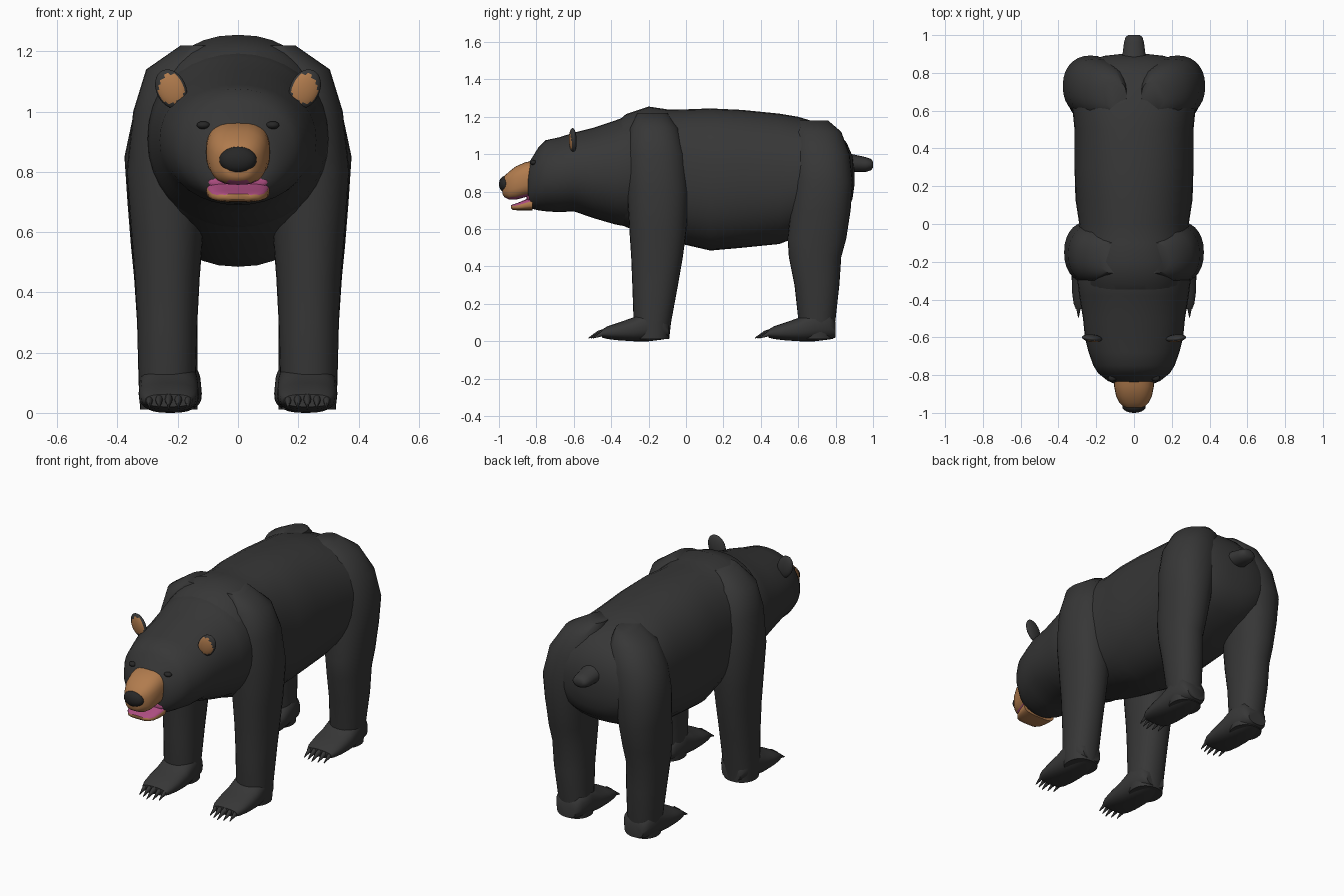
import bpy, bmesh, math
from mathutils import Vector, Matrix

if "Cube" in bpy.data.objects:
    bpy.data.objects.remove(bpy.data.objects["Cube"])


def material(name, rgb):
    m = bpy.data.materials.new(name)
    m.diffuse_color = (*rgb, 1)
    m.use_nodes = True
    m.node_tree.nodes["Principled BSDF"].inputs["Base Color"].default_value = m.diffuse_color
    return m


FUR = material("black fur", (0.038, 0.038, 0.038))
TAN = material("tan muzzle", (0.44, 0.20, 0.075))
PINK = material("pink mouth", (0.42, 0.075, 0.22))
NOSE = material("dark nose", (0.02, 0.02, 0.02))


def finish(bm, name, mats, mirror=False, rule=None, angle=50):
    bmesh.ops.recalc_face_normals(bm, faces=bm.faces)
    bm.normal_update()
    if rule:
        for f in bm.faces:
            f.material_index = rule(f)
    me = bpy.data.meshes.new(name)
    bm.to_mesh(me)
    bm.free()
    ob = bpy.data.objects.new(name, me)
    bpy.context.collection.objects.link(ob)
    for m in mats:
        me.materials.append(m)
    if mirror:
        ob.modifiers.new("Mirror", 'MIRROR').use_axis = (True, False, False)
    bpy.ops.object.select_all(action='DESELECT')
    ob.select_set(True)
    bpy.context.view_layer.objects.active = ob
    bpy.ops.object.shade_smooth_by_angle(angle=math.radians(angle))
    return ob


def add_loft(bm, rings, axis, p=2.0, n=28):
    """rings: (centre, radius_x, other radius); cross-sections are superellipses"""
    loops = []
    for c, ru, rv in rings:
        loop = []
        for i in range(n):
            a = 2 * math.pi * i / n
            u = math.copysign(abs(math.cos(a)) ** (2 / p), math.cos(a)) * ru
            v = math.copysign(abs(math.sin(a)) ** (2 / p), math.sin(a)) * rv
            off = Vector((u, 0, v)) if axis == 'y' else Vector((u, v, 0))
            loop.append(bm.verts.new(Vector(c) + off))
        loops.append(loop)
    for a, b in zip(loops, loops[1:]):
        for i in range(n):
            bm.faces.new((a[i], a[(i + 1) % n], b[(i + 1) % n], b[i]))
    bm.faces.new(loops[0])
    bm.faces.new(loops[-1])


def along_y(sections, x=0):
    """sections: (y, bottom z, top z, half width)"""
    return [((x, y, (lo + hi) / 2), w, (hi - lo) / 2) for y, lo, hi, w in sections]


def ball(name, loc, size, mats, mirror=False, rot=None, rule=None):
    bm = bmesh.new()
    mat = Matrix.Translation(loc) @ (rot or Matrix()) @ Matrix.Diagonal((*size, 1))
    bmesh.ops.create_uvsphere(bm, u_segments=24, v_segments=14, radius=1, matrix=mat)
    return finish(bm, name, mats, mirror, rule)


# Torso from chest to rump
bm = bmesh.new()
add_loft(bm, along_y([
    (-0.42, 0.66, 1.13, 0.23), (-0.32, 0.61, 1.215, 0.28), (-0.20, 0.57, 1.255, 0.30),
    (-0.10, 0.54, 1.24, 0.30), (0.0, 0.515, 1.24, 0.29), (0.13, 0.485, 1.245, 0.31),
    (0.30, 0.50, 1.237, 0.315), (0.50, 0.52, 1.217, 0.315), (0.60, 0.56, 1.20, 0.325),
    (0.70, 0.60, 1.17, 0.33), (0.80, 0.65, 1.13, 0.305), (0.86, 0.70, 1.06, 0.24),
    (0.89, 0.76, 0.99, 0.16), (0.90, 0.83, 0.92, 0.07)]), 'y', 2.25, 36)
finish(bm, "torso", [FUR])

# Head and neck
bm = bmesh.new()
add_loft(bm, along_y([
    (-0.845, 0.74, 0.95, 0.105), (-0.83, 0.71, 0.97, 0.14), (-0.79, 0.70, 1.035, 0.19),
    (-0.75, 0.695, 1.075, 0.215), (-0.68, 0.69, 1.09, 0.24), (-0.60, 0.695, 1.115, 0.26),
    (-0.50, 0.66, 1.14, 0.27), (-0.38, 0.625, 1.18, 0.29), (-0.30, 0.61, 1.21, 0.30),
    (-0.15, 0.63, 1.20, 0.27)]), 'y', 2.1, 36)
finish(bm, "head_and_neck", [FUR])

# Muzzle: tan, pink on the roof of the mouth
bm = bmesh.new()
add_loft(bm, along_y([
    (-0.82, 0.775, 0.965, 0.107), (-0.86, 0.77, 0.957, 0.105), (-0.91, 0.757, 0.935, 0.095),
    (-0.945, 0.757, 0.908, 0.078), (-0.97, 0.77, 0.885, 0.055), (-0.98, 0.785, 0.865, 0.04)]), 'y', 2.7)
finish(bm, "muzzle", [TAN, PINK], rule=lambda f: int(f.normal.z < -0.8))

# Lower jaw: pink on top and at the back of the mouth
bm = bmesh.new()
add_loft(bm, along_y([
    (-0.82, 0.70, 0.775, 0.105), (-0.86, 0.70, 0.757, 0.10), (-0.90, 0.70, 0.74, 0.088),
    (-0.925, 0.702, 0.732, 0.068), (-0.935, 0.71, 0.727, 0.045)]), 'y', 3.0)
finish(bm, "lower_jaw", [TAN, PINK], rule=lambda f: int(f.normal.z > 0.5))
ball("mouth_lining", (0, -0.84, 0.765), (0.098, 0.012, 0.028), [PINK])

# Nose and eyes
ball("nose", (0, -0.967, 0.84), (0.062, 0.033, 0.044), [NOSE])
ball("eye", (0.115, -0.815, 0.955), (0.022, 0.018, 0.013), [NOSE], True)

# Ears with a tan inner face
tilt = Matrix.Rotation(math.radians(25), 4, 'Y') @ Matrix.Rotation(math.radians(8), 4, 'Z')
centre = Vector((0.222, -0.605, 1.075))


def ear_rule(f):
    d = f.calc_center_median() - centre
    return int(f.normal.y < -0.3 and math.hypot(d.x / 0.042, d.z / 0.05) < 1)


ball("ear", centre, (0.05, 0.02, 0.068), [FUR, TAN], True, tilt, ear_rule)

# Legs: (x, y, z, half width, half depth) from sole to shoulder or hip
legs = {
    "front": [(.235, -.18, .012, .09, .09), (.235, -.18, .1, .095, .10), (.235, -.165, .3, .10, .122),
              (.235, -.155, .45, .108, .138), (.235, -.15, .6, .12, .153), (.235, -.15, .8, .135, .165),
              (.21, -.16, 1.0, .138, .16), (.185, -.17, 1.14, .12, .13), (.12, -.18, 1.22, .07, .08)],
    "hind": [(.22, .70, .012, .085, .085), (.225, .70, .12, .09, .10), (.235, .70, .3, .10, .12),
             (.24, .69, .45, .105, .14), (.24, .70, .55, .115, .157), (.237, .72, .7, .13, .16),
             (.23, .73, .85, .147, .162), (.20, .72, 1.0, .145, .155), (.15, .70, 1.12, .12, .13),
             (.10, .68, 1.18, .06, .08)],
}
for name, shift, fx in (("front", 0, 0.23), ("hind", 0.89, 0.22)):
    bm = bmesh.new()
    add_loft(bm, [((x, y, z), a, b) for x, y, z, a, b in legs[name]], 'z', 2.2)
    finish(bm, name + "_legs", [FUR], True)

    # Paws
    bm = bmesh.new()
    add_loft(bm, along_y([(y + shift, lo, hi, w) for y, lo, hi, w in (
        (-.09, .02, .10, .06), (-.12, .01, .16, .085), (-.20, .0, .18, .097), (-.28, .0, .128, .10),
        (-.36, .005, .10, .098), (-.42, .012, .08, .09), (-.45, .02, .062, .078))], fx), 'y', 2.5)
    finish(bm, name + "_paws", [FUR], True)

    # Claws
    bm = bmesh.new()
    for i in range(-2, 3):
        x = fx + i * 0.032
        back = 0.012 * abs(i) + shift
        add_loft(bm, [((x, -.42 + back, .05), .016, .022), ((x, -.47 + back, .042), .012, .015),
                      ((x, -.52 + back, .018), .002, .003)], 'y', 2, 8)
    finish(bm, name + "_claws", [FUR], True)

# Tail
bm = bmesh.new()
add_loft(bm, along_y([(0.82, 0.91, 1.03, 0.075), (0.89, 0.905, 1.0, 0.062), (0.96, 0.905, 0.985, 0.053),
                      (0.99, 0.915, 0.975, 0.045), (1.0, 0.93, 0.96, 0.03)]), 'y', 2, 16)
finish(bm, "tail", [FUR])
